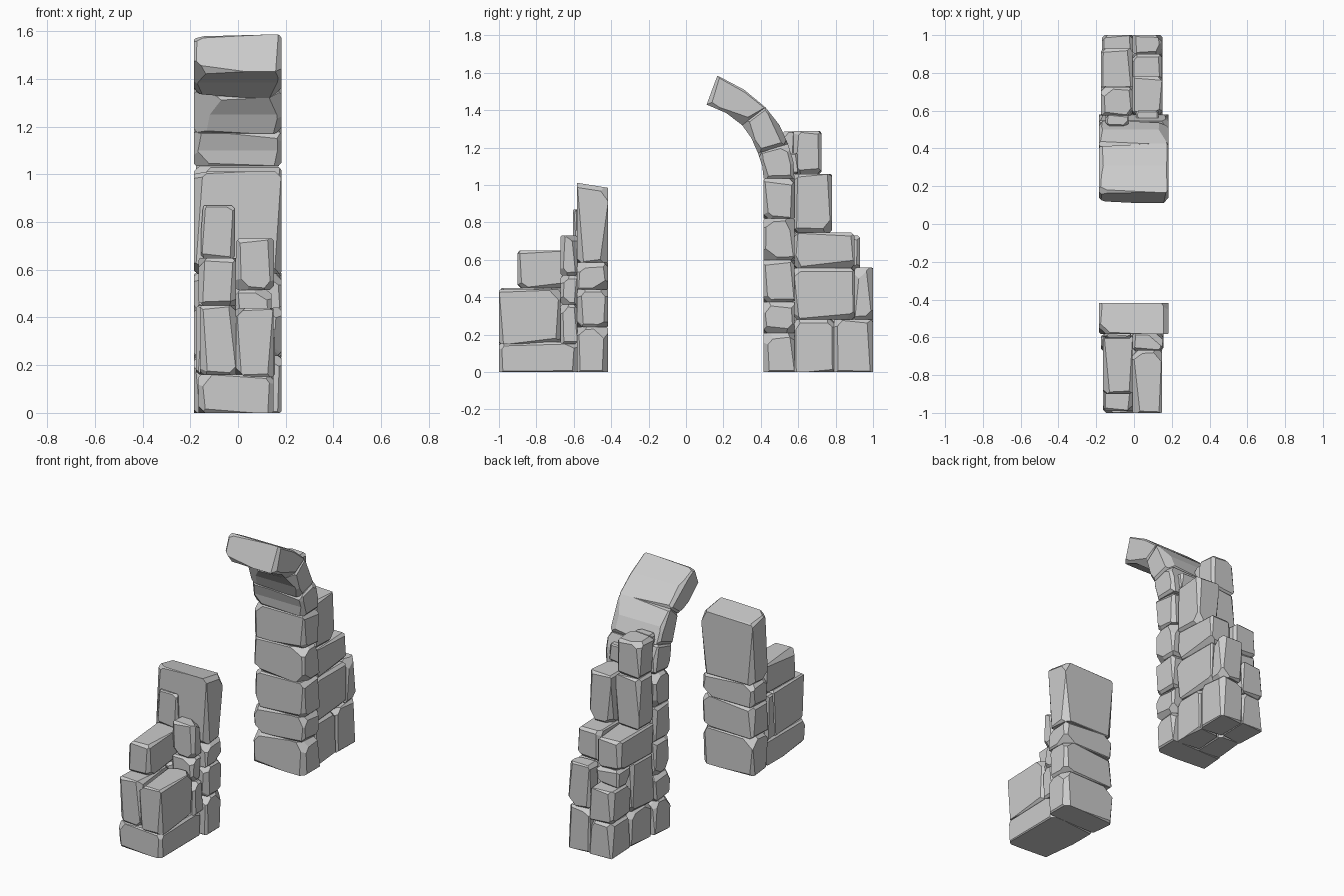
import bpy, bmesh, random
from mathutils import Vector

random.seed(7)
if "Cube" in bpy.data.objects:
    bpy.data.objects.remove(bpy.data.objects["Cube"], do_unlink=True)

stone = bpy.data.materials.new("grey stone")
stone.use_nodes = True
GREY = (0.6, 0.6, 0.6, 1)
stone.diffuse_color = GREY
stone.node_tree.nodes["Principled BSDF"].inputs["Base Color"].default_value = GREY


def jitter(a):
    return Vector([random.uniform(-a, a) for _ in range(3)])


def slice_off(bm, point, normal):
    """Cut away everything beyond a plane and close the hole."""
    bmesh.ops.bisect_plane(bm, geom=bm.verts[:] + bm.edges[:] + bm.faces[:], dist=1e-5,
                           plane_co=point, plane_no=normal, clear_outer=True)
    rim = [e for e in bm.edges if e.is_boundary]
    if rim:
        bmesh.ops.holes_fill(bm, edges=rim, sides=0)


def stone_block(name, x0, x1, profile, wear=0.011, cross_wear=0.009, corners=3):
    """Extrude a side profile across x, then chip its edges and corners."""
    bm = bmesh.new()
    face = bm.faces.new([bm.verts.new((x0, y, z)) for y, z in profile])
    ext = bmesh.ops.extrude_face_region(bm, geom=[face])
    moved = [g for g in ext["geom"] if isinstance(g, bmesh.types.BMVert)]
    bmesh.ops.translate(bm, verts=moved, vec=(x1 - x0, 0, 0))
    bmesh.ops.recalc_face_normals(bm, faces=bm.faces[:])
    cuts = []
    for e in bm.edges:
        if e.calc_face_angle(0) < 0.6:
            continue
        mid = (e.verts[0].co + e.verts[1].co) / 2
        n = (e.link_faces[0].normal + e.link_faces[1].normal).normalized()
        along = (e.verts[1].co - e.verts[0].co).normalized()
        depth = (cross_wear if abs(along.x) > 0.9 else wear) * random.uniform(0.5, 1.5)
        if mid.z < 0.002:
            depth *= 0.4
        cuts.append((mid - n * depth, (n + jitter(0.09)).normalized()))
    sharp = [v for v in bm.verts if v.co.z > 0.002]
    for v in random.sample(sharp, min(corners, len(sharp))):
        n = sum((f.normal for f in v.link_faces), Vector()).normalized()
        depth = wear * random.uniform(2.2, 3.4)
        cuts.append((v.co - n * depth, (n + jitter(0.25)).normalized()))
    for point, normal in cuts:
        slice_off(bm, point, normal)
    bmesh.ops.recalc_face_normals(bm, faces=bm.faces[:])
    mesh = bpy.data.meshes.new(name)
    bm.to_mesh(mesh)
    bm.free()
    mesh.materials.append(stone)
    obj = bpy.data.objects.new(name, mesh)
    bpy.context.collection.objects.link(obj)


def box(y0, y1, z0, z1):
    return [(y0, z0), (y1, z0), (y1, z1), (y0, z1)]


LEFT, RIGHT, MID = 0.182, -0.185, -0.008


def pillar(name, y0, y1, levels):
    for i, (a, b) in enumerate(zip(levels, levels[1:])):
        stone_block(f"{name}_{i + 1}", RIGHT, LEFT, box(y0, y1, a, b), 0.013, 0.005, 4)


# Low broken pillar, with a sloping top stone
pillar("front_pillar", -0.582, -0.418, [0, 0.24, 0.44, 0.585])
stone_block("front_pillar_top", RIGHT, LEFT,
            [(-0.582, 0.585), (-0.418, 0.585), (-0.418, 0.985), (-0.582, 1.012)],
            0.012, 0.003, 3)

# Rubble buttress in front of the low pillar: (x0, x1, y0, y1, z0, z1)
front_rubble = [
    (-0.165, 0.148, -1.0, -0.58, 0, 0.16),
    (-0.16, MID, -0.99, -0.67, 0.16, 0.45),
    (MID, 0.148, -1.0, -0.67, 0.15, 0.44),
    (-0.175, MID, -0.67, -0.58, 0.16, 0.45),
    (MID, 0.155, -0.67, -0.58, 0.15, 0.36),
    (MID, 0.14, -0.67, -0.58, 0.36, 0.515),
    (-0.165, MID, -0.9, -0.58, 0.45, 0.65),
    (MID, 0.15, -0.67, -0.58, 0.515, 0.73),
    (-0.155, -0.015, -0.605, -0.58, 0.65, 0.87),
]
# Stepped buttress behind the tall pillar
back_rubble = [
    (MID, 0.15, 0.58, 0.79, 0, 0.28),
    (MID, 0.15, 0.79, 1.0, 0, 0.28),
    (-0.165, MID, 0.58, 0.8, 0, 0.22),
    (-0.165, MID, 0.8, 1.0, 0, 0.22),
    (MID, 0.15, 0.58, 0.9, 0.28, 0.555),
    (MID, 0.15, 0.9, 1.0, 0.28, 0.56),
    (-0.175, MID, 0.58, 0.8, 0.22, 0.54),
    (-0.17, MID, 0.8, 1.0, 0.22, 0.43),
    (-0.165, MID, 0.8, 0.93, 0.43, 0.54),
    (MID, 0.148, 0.58, 0.9, 0.555, 0.745),
    (-0.175, MID, 0.58, 0.93, 0.54, 0.73),
    (MID, 0.15, 0.58, 0.78, 0.745, 1.06),
    (-0.175, MID, 0.58, 0.73, 0.73, 1.06),
    (-0.175, MID, 0.575, 0.725, 1.06, 1.29),
    (0.01, 0.13, 0.54, 0.6, 1.06, 1.17),
    (-0.15, -0.03, 0.52, 0.58, 1.06, 1.285),
]
for name, blocks in (("front_rubble", front_rubble), ("back_rubble", back_rubble)):
    for i, (x0, x1, y0, y1, z0, z1) in enumerate(blocks):
        thin = min(y1 - y0, z1 - z0) < 0.07
        stone_block(f"{name}_{i + 1}", x0, x1, box(y0, y1, z0, z1),
                    0.006 if thin else 0.011, 0.005 if thin else 0.009, 3)

# Tall pillar
pillar("back_pillar", 0.415, 0.58, [0, 0.21, 0.375, 0.6, 0.82, 1.035])

# Curved arch stones springing from the tall pillar
inner = [(0.415, 1.035), (0.408, 1.1), (0.385, 1.17), (0.35, 1.25),
         (0.3, 1.32), (0.215, 1.385), (0.11, 1.43)]
outer = [(0.58, 1.035), (0.573, 1.13), (0.545, 1.22), (0.5, 1.32),
         (0.425, 1.415), (0.31, 1.51), (0.168, 1.585)]
for i in (0, 2, 4):
    ring = inner[i:i + 3] + outer[i:i + 3][::-1]
    stone_block(f"arch_stone_{i // 2 + 1}", RIGHT, LEFT, ring, 0.01, 0.004, 2)
